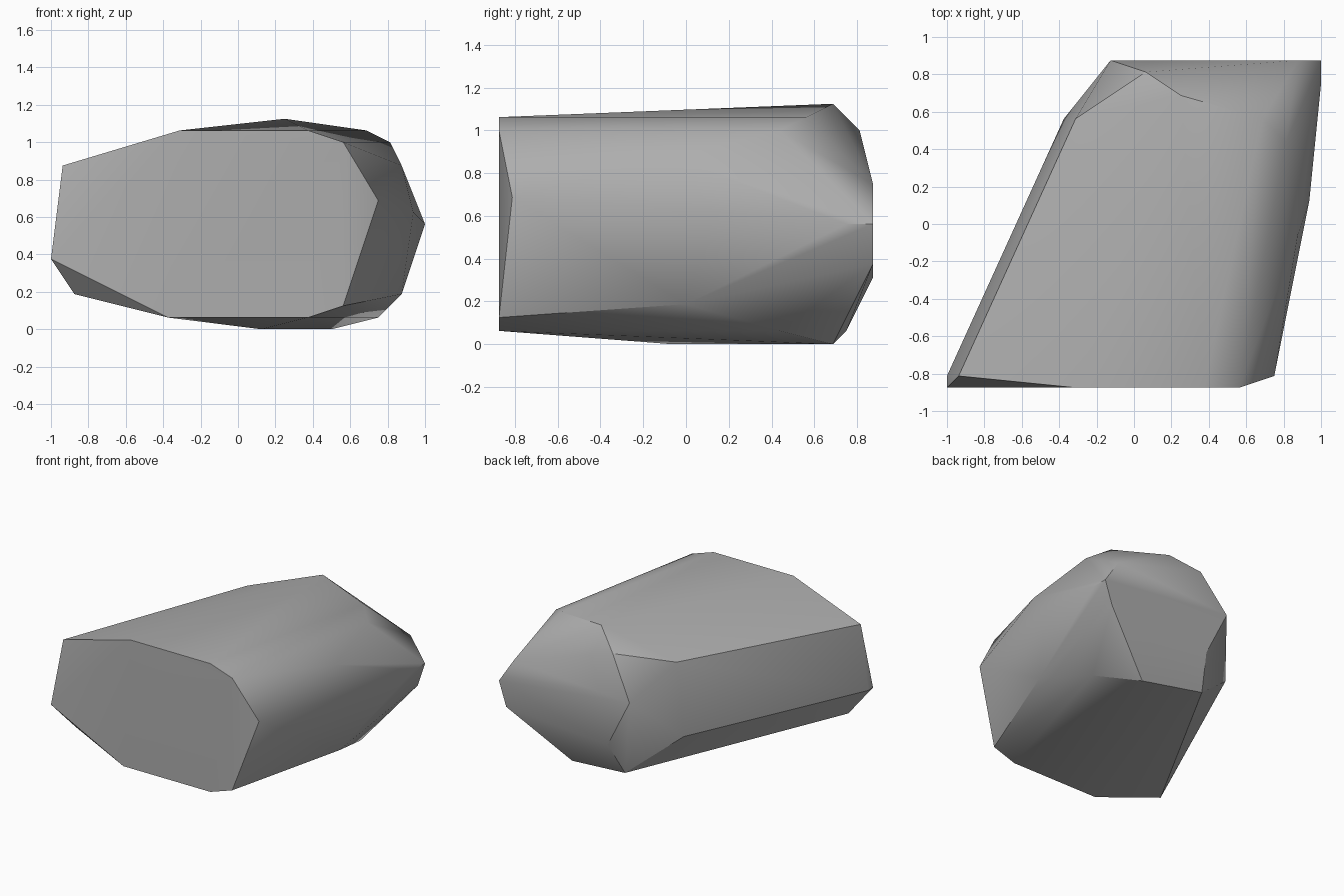
import bpy
import bmesh
import math
from mathutils import Vector

default_cube = bpy.data.objects.get("Cube")
if default_cube:
    bpy.data.objects.remove(default_cube, do_unlink=True)

GRID = 1 / 16  # corner positions are given in sixteenths of a unit


def make_material(name, colour):
    """Plain flat material, same colour in viewport and render."""
    material = bpy.data.materials.new(name)
    material.use_nodes = True
    material.diffuse_color = colour
    shader = next(n for n in material.node_tree.nodes if n.type == "BSDF_PRINCIPLED")
    shader.inputs["Base Color"].default_value = colour
    shader.inputs["Roughness"].default_value = 0.9
    return material


def chiselled_hull(name, corner_groups, material, sharp_angle):
    """Wrap a tight convex skin around the corners of a stone."""
    bm = bmesh.new()
    for group in corner_groups:
        for corner in group:
            bm.verts.new(Vector(corner) * GRID)
    hull = bmesh.ops.convex_hull(bm, input=bm.verts[:], use_existing_faces=False)
    leftovers = set(hull["geom_interior"]) | set(hull["geom_unused"])
    loose = [v for v in leftovers if isinstance(v, bmesh.types.BMVert)]
    bmesh.ops.delete(bm, geom=loose, context="VERTS")
    # merge triangles that lie in one plane
    bmesh.ops.dissolve_limit(bm, angle_limit=math.radians(0.5),
                             verts=bm.verts[:], edges=bm.edges[:])
    bmesh.ops.recalc_face_normals(bm, faces=bm.faces[:])

    mesh = bpy.data.meshes.new(name)
    bm.to_mesh(mesh)
    bm.free()
    mesh.materials.append(material)
    stone = bpy.data.objects.new(name, mesh)
    bpy.context.collection.objects.link(stone)

    # soft facets with crisp main ridges
    bpy.ops.object.select_all(action="DESELECT")
    bpy.context.view_layer.objects.active = stone
    stone.select_set(True)
    bpy.ops.object.shade_smooth_by_angle(angle=math.radians(sharp_angle))
    return stone


# Flat broken front end
front_rim = [(x, -14, z) for x, z in
             ((-16, 6), (-6, 1), (6, 1), (9, 2), (9, 16), (6, 17), (-5, 17))]
front_bevel = [(-16, -13, 6), (-15, -13, 14), (12, -13, 11), (-14, -12, 3)]

# Bulging flank and underside
flank = [(14, -1, 14), (14, 0, 3), (15, 2, 10), (12, 7, 1), (13, 7, 16)]
underside = [(2, -1, 0), (8, 11, 0), (0, 12, 1)]

# Top ridge that drops toward the back
crown = [(4, 11, 18), (11, 9, 17), (1, 13, 16), (-5, 9, 15)]

# Narrow back end
back_rim = [(x, 14, z) for x, z in
            ((-2, 11), (1, 5), (15, 6), (16, 9), (14, 12))]
back_bevel = [(-6, 9, 6), (16, 12, 9)]

stone_grey = make_material("stone grey", (0.42, 0.42, 0.42, 1.0))
chiselled_hull("rock",
               [front_rim, front_bevel, flank, underside, crown, back_rim, back_bevel],
               stone_grey, 30)
